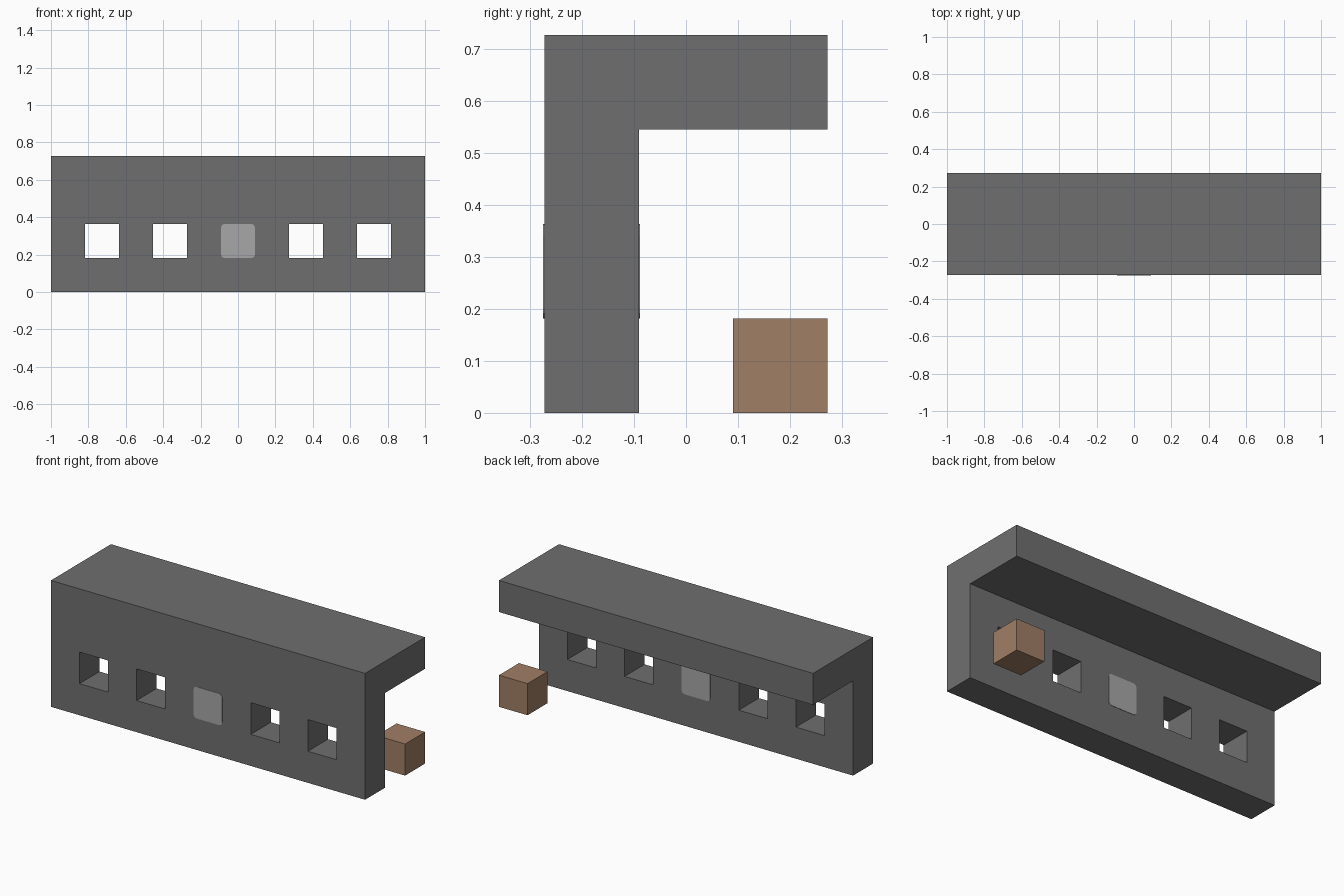
import bpy
import bmesh
from mathutils import Matrix, Vector

U = 2 / 11  # one block of the layout grid

cube = bpy.data.objects.get("Cube")
if cube:
    bpy.data.objects.remove(cube, do_unlink=True)


def make_material(name, color):
    mat = bpy.data.materials.new(name)
    mat.use_nodes = True
    mat.diffuse_color = (*color, 1)
    bsdf = next(n for n in mat.node_tree.nodes if n.type == 'BSDF_PRINCIPLED')
    bsdf.inputs["Base Color"].default_value = (*color, 1)
    return mat


def finish(name, bm, mat=None):
    bmesh.ops.recalc_face_normals(bm, faces=bm.faces)
    mesh = bpy.data.meshes.new(name)
    bm.to_mesh(mesh)
    bm.free()
    if mat:
        mesh.materials.append(mat)
    obj = bpy.data.objects.new(name, mesh)
    bpy.context.collection.objects.link(obj)
    return obj


def add_box(bm, center, size):
    matrix = Matrix.Translation(center) @ Matrix.Diagonal((*size, 1))
    return bmesh.ops.create_cube(bm, size=1, matrix=matrix)["verts"]


stone = make_material("dark grey stone", (0.159, 0.159, 0.159))
pale = make_material("pale grey panel", (0.386, 0.386, 0.386))
wood = make_material("brown wood", (0.352, 0.209, 0.13))

# Wall and roof: one L-shaped profile extruded along x
bm = bmesh.new()
profile = [(-1.5, 0), (-0.5, 0), (-0.5, 3), (1.5, 3), (1.5, 4), (-1.5, 4)]
face = bm.faces.new([bm.verts.new((-1, y * U, z * U)) for y, z in profile])
extruded = bmesh.ops.extrude_face_region(bm, geom=[face])["geom"]
bmesh.ops.translate(bm, vec=Vector((2, 0, 0)),
                    verts=[v for v in extruded if isinstance(v, bmesh.types.BMVert)])
wall = finish("wall_and_roof", bm, stone)

# Four square window openings through the wall
bm = bmesh.new()
for column in (-4, -2, 2, 4):
    add_box(bm, (column * U, -U, 1.5 * U), (U, 2 * U, U))
cutter = finish("window_cutter", bm)
cutter.hide_render = True
cut = wall.modifiers.new("windows", 'BOOLEAN')
cut.operation = 'DIFFERENCE'
cut.solver = 'EXACT'
cut.object = cutter
bpy.context.view_layer.objects.active = wall
bpy.ops.object.modifier_apply(modifier=cut.name)
bpy.data.objects.remove(cutter, do_unlink=True)

# Rounded centre panel, a hair proud of the wall on both sides
bm = bmesh.new()
add_box(bm, (0, -U, 1.5 * U), (U, U + 0.004, U))
corners = [e for e in bm.edges
           if abs(e.verts[0].co.y - e.verts[1].co.y) > U / 2]
bmesh.ops.bevel(bm, geom=corners, offset=0.02, segments=3, profile=0.5,
                affect='EDGES')
finish("centre_panel", bm, pale)

# Loose block behind the wall
bm = bmesh.new()
add_box(bm, (5 * U, U, U / 2), (U, U, U))
finish("wooden_block", bm, wood)
